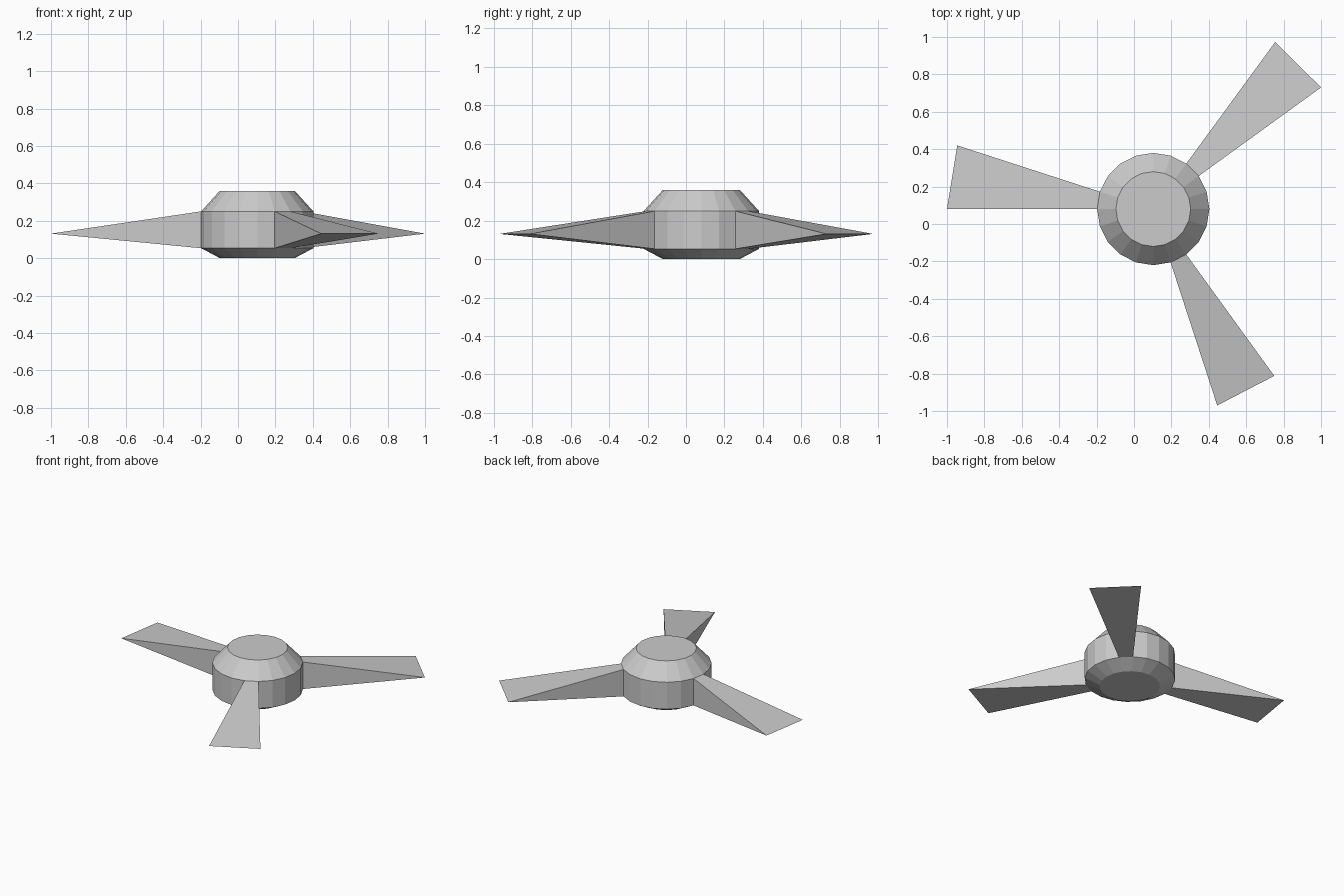
import bpy, bmesh, math

if "Cube" in bpy.data.objects:
    bpy.data.objects.remove(bpy.data.objects["Cube"])

CX, CY, SIDES = 0.103, 0.08, 20
TIP_Z = 0.131

bm = bmesh.new()

# Hub: bevelled 20-sided drum from stacked rings (radius, z)
rings = []
for r, z in [(0.2, 0.0), (0.3, 0.053), (0.3, 0.25), (0.2, 0.36)]:
    rings.append([bm.verts.new((CX + r * math.cos(math.tau * i / SIDES),
                                CY + r * math.sin(math.tau * i / SIDES), z))
                  for i in range(SIDES)])
side_faces = []
for k in range(3):
    for i in range(SIDES):
        j = (i + 1) % SIDES
        f = bm.faces.new((rings[k][i], rings[k][j], rings[k + 1][j], rings[k + 1][i]))
        if k == 1:
            side_faces.append(f)
bm.faces.new(rings[0][::-1])
bm.faces.new(rings[3])

# Blades: hub side panels drawn out to a wide, flat tip edge
# (panel index, tip at panel start, tip at panel end)
blades = [(2, (1.0, 0.73), (0.755, 0.973)),
          (9, (-0.945, 0.42), (-1.0, 0.08)),
          (16, (0.445, -0.97), (0.75, -0.812))]
for i, start, end in blades:
    lo, hi = rings[1], rings[2]
    j = (i + 1) % SIDES
    a = bm.verts.new((*start, TIP_Z))
    b = bm.verts.new((*end, TIP_Z))
    bm.faces.remove(side_faces[i])
    bm.faces.new((hi[i], a, b, hi[j]))
    bm.faces.new((lo[j], b, a, lo[i]))
    bm.faces.new((lo[i], a, hi[i]))
    bm.faces.new((hi[j], b, lo[j]))

bmesh.ops.recalc_face_normals(bm, faces=bm.faces)
mesh = bpy.data.meshes.new("three_blade_rotor")
bm.to_mesh(mesh)
bm.free()
bpy.context.collection.objects.link(bpy.data.objects.new("three_blade_rotor", mesh))
